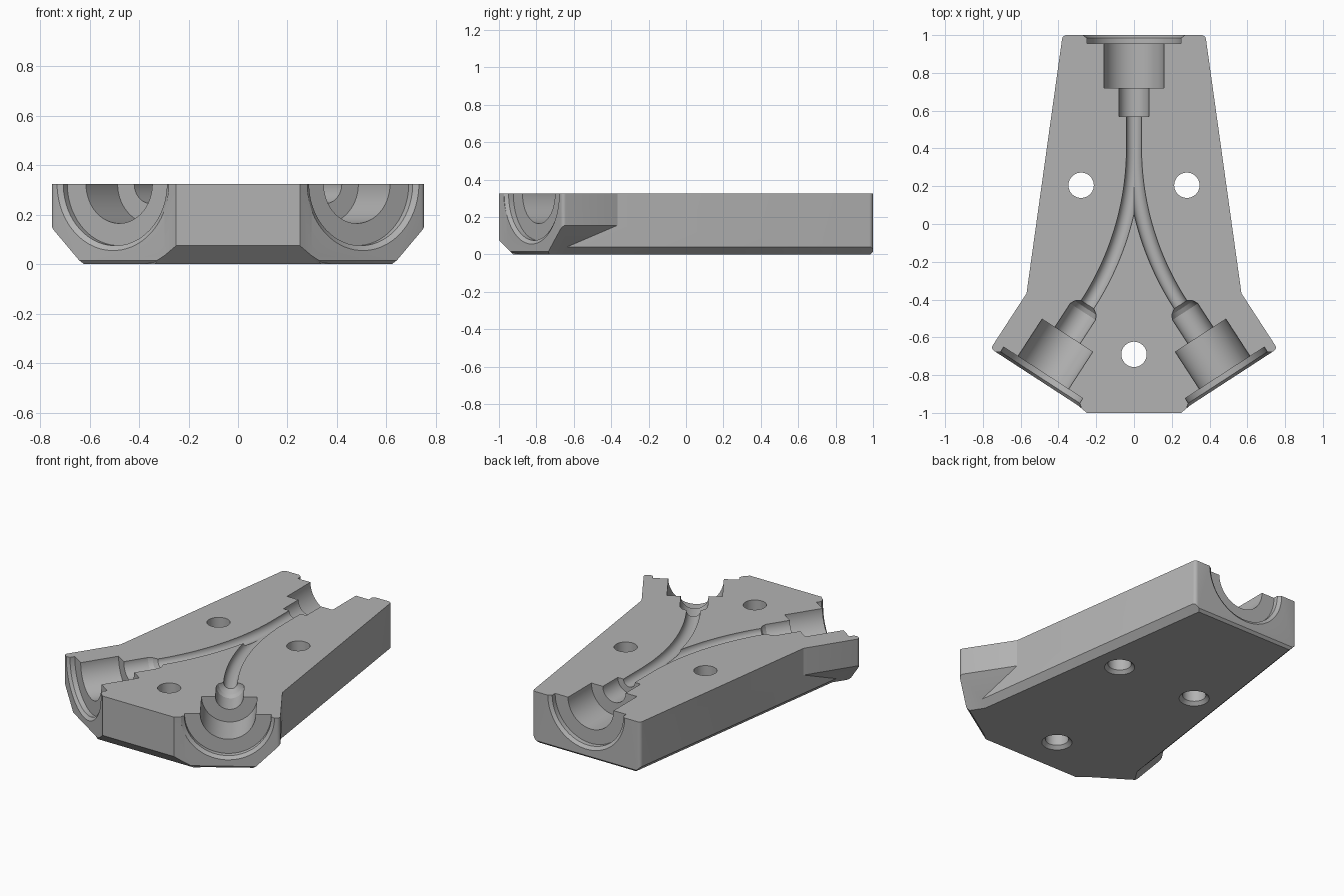
import bpy, bmesh
from math import sin, cos, pi, radians
from mathutils import Vector

if "Cube" in bpy.data.objects:
    bpy.data.objects.remove(bpy.data.objects["Cube"], do_unlink=True)

HEIGHT = 0.325
TILT = radians(33)
ARM_END = Vector((0.505, -0.825, 0))
ARM_OUT = Vector((sin(TILT), -cos(TILT), 0))
Y, Z = Vector((0, 1, 0)), Vector((0, 0, 1))

grey = bpy.data.materials.new("plain grey")
grey.use_nodes = True
colour = (0.45, 0.45, 0.45, 1)
grey.diffuse_color = colour
grey.node_tree.nodes["Principled BSDF"].inputs["Base Color"].default_value = colour


def finish(name, bm):
    bmesh.ops.recalc_face_normals(bm, faces=bm.faces)
    mesh = bpy.data.meshes.new(name)
    bm.to_mesh(mesh)
    bm.free()
    mesh.materials.append(grey)
    obj = bpy.data.objects.new(name, mesh)
    bpy.context.collection.objects.link(obj)
    return obj


def prism(name, outline, rounded, planes):
    """Upright prism with some corners rounded, then trimmed by planes."""
    bm = bmesh.new()
    base = bm.faces.new([bm.verts.new((p[0], p[1], 0)) for p in outline])
    top = bmesh.ops.extrude_face_region(bm, geom=[base])["geom"]
    for v in top:
        if isinstance(v, bmesh.types.BMVert):
            v.co.z = HEIGHT
    bm.verts.ensure_lookup_table()
    corners = [e for e in bm.edges
               if abs(e.verts[0].co.z - e.verts[1].co.z) > 0.1
               and any((e.verts[0].co.xy - Vector(outline[i][:2])).length < 1e-4 for i in rounded)]
    bmesh.ops.bevel(bm, geom=corners, offset=0.02, segments=4, profile=0.5, affect="EDGES")
    for point, normal in planes:
        geom = bm.verts[:] + bm.edges[:] + bm.faces[:]
        bmesh.ops.bisect_plane(bm, geom=geom, plane_co=point, plane_no=normal, clear_outer=True)
        bmesh.ops.holes_fill(bm, edges=[e for e in bm.edges if e.is_boundary], sides=0)
    return finish(name, bm)


def tube(name, stations, segments=64):
    """Solid of round sections; each station is (centre, direction, radius)."""
    bm = bmesh.new()
    rings = []
    for centre, d, r in stations:
        b = Y if abs(d.z) > 0.5 else Z
        a = d.cross(b)
        angles = [2 * pi * (i + 0.5) / segments for i in range(segments)]
        rings.append([bm.verts.new(centre + r * (a * cos(t) + b * sin(t))) for t in angles])
    for r0, r1 in zip(rings, rings[1:]):
        for i in range(segments):
            j = (i + 1) % segments
            bm.faces.new((r0[i], r0[j], r1[j], r1[i]))
    bm.faces.new(rings[0])
    bm.faces.new(rings[-1])
    return finish(name, bm)


def combine(target, tool, operation):
    mod = target.modifiers.new(operation.lower(), "BOOLEAN")
    mod.operation, mod.solver, mod.object = operation, "EXACT", tool
    bpy.context.view_layer.objects.active = target
    bpy.ops.object.modifier_apply(modifier=mod.name)
    bpy.data.objects.remove(tool, do_unlink=True)


# Tapered main body with chamfered lower edges
front_cut = (Vector((0, -1, 0.075)), Vector((0, -1, -1)))
half = [(0.378, 1), (0.614, -0.69), (0.25, -1)]
outline = half + [(-x, y) for x, y in reversed(half)]
side = Vector((0.99, 0.139, 0))
cuts = [front_cut, (Vector((0, 1, 0.015)), Vector((0, 1, -1)))]
for s in (1, -1):
    cuts.append((Vector((s * 0.378, 1, 0.04)), Vector((s * side.x, side.y, -1))))
body = prism("mould_half", outline, (0, 5), cuts)

# Two splayed arms with deep chamfers along their outer lower edges
for s in (1, -1):
    out = Vector((s * ARM_OUT.x, ARM_OUT.y, 0))
    end = Vector((s * ARM_END.x, ARM_END.y, 0))
    across = Vector((s * cos(TILT), sin(TILT), 0)) * 0.303
    back = out * -0.45
    corners = [end + across, end - across, end - across + back, end + across + back]
    cuts = [front_cut,
            (end + across + Z * 0.155, across.normalized() - Z),
            (end + Z * 0.015, out - Z)]
    combine(body, prism("arm", corners, (0,), cuts), "UNION")

# Stepped port: depth from the outer face, radius
port = [(-0.05, 0.27), (0, 0.27), (0.015, 0.25), (0.045, 0.25), (0.045, 0.16),
        (0.28, 0.16), (0.28, 0.08), (0.43, 0.08)]
WIRE = 0.04
top = Z * HEIGHT


def port_stations(end, out):
    return [(end + top - out * depth, out, r) for depth, r in port]


# Curved branches running from each arm port up to the shared channel
for s in (1, -1):
    out = Vector((s * ARM_OUT.x, ARM_OUT.y, 0))
    end = Vector((s * ARM_END.x, ARM_END.y, 0))
    stations = port_stations(end, out)
    neck = end - out * 0.43
    stations += [(neck + top - out * 0.025, out, 0.068), (neck + top - out * 0.045, out, WIRE)]
    start = neck - out * 0.045
    bend = abs(start.x) / (1 - cos(TILT))
    start_y = start.y + bend * sin(TILT)
    for i in range(1, 33):
        t = TILT * (1 - i / 32)
        centre = Vector((s * bend * (1 - cos(t)), start_y - bend * sin(t), HEIGHT))
        stations.append((centre, Vector((s * sin(t), -cos(t), 0)), WIRE))
    combine(body, tube("branch_cutter", stations), "DIFFERENCE")

# Rear port and straight shared channel
stations = port_stations(Y, Y)
stations += [(Y * 0.57 + top, Y, WIRE), (Y * 0.38 + top, Y, WIRE)]
combine(body, tube("rear_port_cutter", stations), "DIFFERENCE")

# Bolt holes, countersunk underneath
for x, y in ((0.28, 0.205), (-0.28, 0.205), (0, -0.69)):
    hole = [(-0.05, 0.087), (0, 0.087), (0.02, 0.067), (0.4, 0.067)]
    stations = [(Vector((x, y, z)), Z, r) for z, r in hole]
    combine(body, tube("hole_cutter", stations), "DIFFERENCE")

bpy.ops.object.select_all(action="DESELECT")
body.select_set(True)
bpy.context.view_layer.objects.active = body
bpy.ops.object.shade_smooth_by_angle(angle=radians(25))
